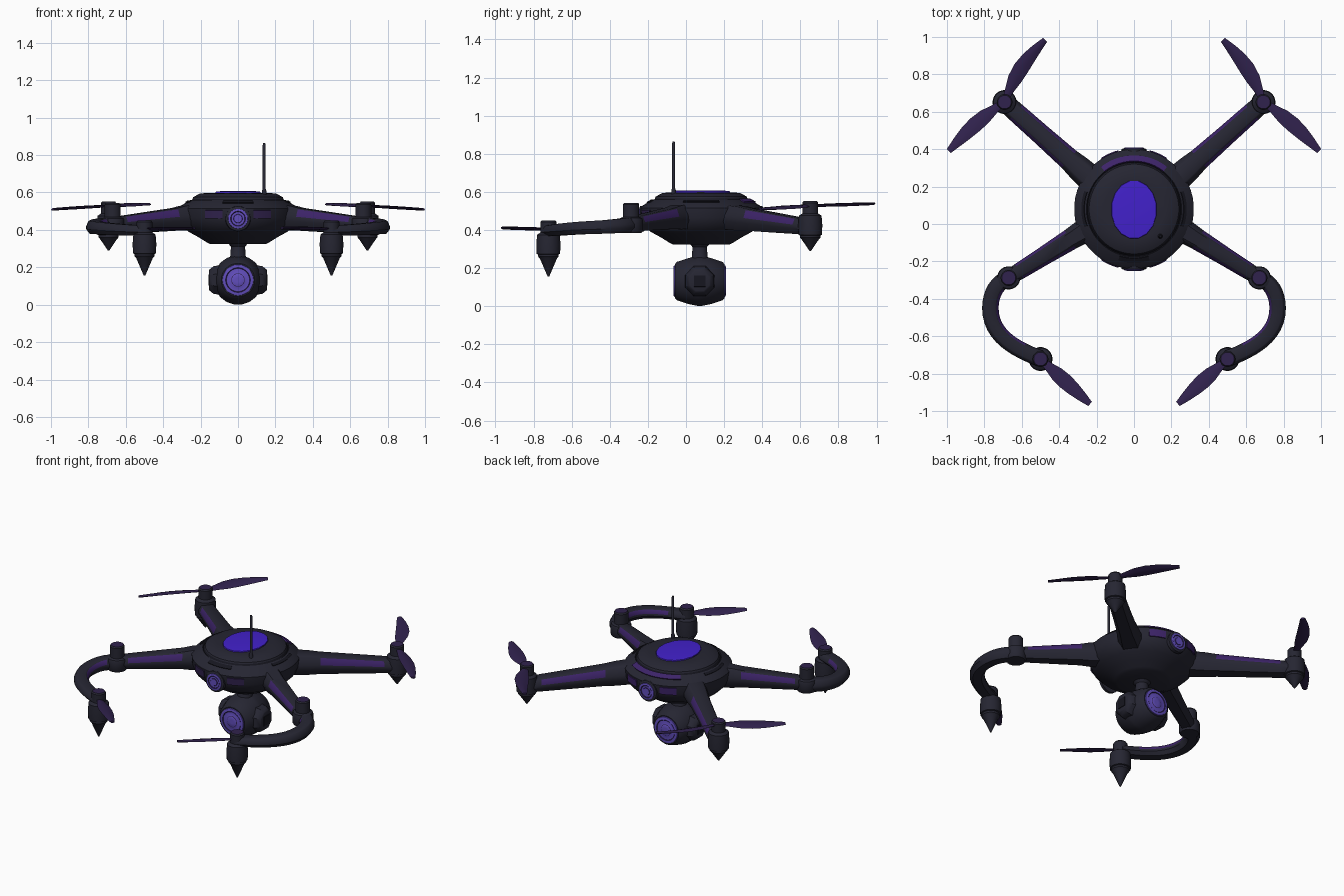
import bpy, bmesh, math
from mathutils import Matrix, Vector
from mathutils.geometry import interpolate_bezier

cube = bpy.data.objects.get("Cube")
if cube:
    bpy.data.objects.remove(cube)


def material(name, rgb):
    m = bpy.data.materials.new(name)
    m.use_nodes = True
    color = (*rgb, 1)
    m.diffuse_color = color
    node = next(n for n in m.node_tree.nodes if n.type == 'BSDF_PRINCIPLED')
    node.inputs["Base Color"].default_value = color
    node.inputs["Roughness"].default_value = 0.6
    return m


DARK = material("dark shell", (.019, .019, .032))
BLACK = material("black groove", (.008, .008, .014))
PLUM = material("plum trim", (.03, .016, .075))
VIOLET = material("violet stripe", (.046, .017, .14))
LENS = material("lavender lens", (.12, .075, .5))
GLOW = material("glowing blue violet", (.055, .015, .6))


def loft(name, rings, mats, pick=lambda i, j: 0, angle=35):
    """Skin closed rings of points; pick(ring, side) gives the material slot."""
    bm = bmesh.new()
    vs = [[bm.verts.new(p) for p in ring] for ring in rings]
    n = len(rings[0])
    for i in range(len(vs) - 1):
        for j in range(n):
            k = (j + 1) % n
            f = bm.faces.new((vs[i][j], vs[i][k], vs[i + 1][k], vs[i + 1][j]))
            f.material_index = pick(i, j)
    bm.faces.new(vs[0][::-1]).material_index = pick(-1, 0)
    bm.faces.new(vs[-1]).material_index = pick(len(vs) - 1, 0)
    bmesh.ops.recalc_face_normals(bm, faces=bm.faces[:])
    me = bpy.data.meshes.new(name)
    bm.to_mesh(me)
    bm.free()
    for m in mats:
        me.materials.append(m)
    ob = bpy.data.objects.new(name, me)
    bpy.context.collection.objects.link(ob)
    bpy.ops.object.select_all(action='DESELECT')
    ob.select_set(True)
    bpy.context.view_layer.objects.active = ob
    bpy.ops.object.shade_smooth_by_angle(angle=math.radians(angle))
    return ob


def lathe(name, profile, loc, mats, accent=(), tilt=0, axis='X', segs=32, sx=1):
    """Spin (radius, height) points; segments listed in accent use slot 1."""
    M = Matrix.Translation(loc) @ Matrix.Rotation(math.radians(tilt), 4, axis)
    turns = [2 * math.pi * (j + .5) / segs for j in range(segs)]
    rings = [[M @ Vector((sx * r * math.cos(a), r * math.sin(a), h)) for a in turns]
             for r, h in profile]
    return loft(name, rings, mats, lambda i, j: int(i in accent))


def sweep(name, path, sizes, section, mats, pick=lambda i, j: 0, roll=0):
    """Sweep a (side, up) section along a path, scaled by (width, height)."""
    path = [Vector(p) for p in path]
    rings = []
    for i, (p, (w, h)) in enumerate(zip(path, sizes)):
        d = path[min(i + 1, len(path) - 1)] - path[max(i - 1, 0)]
        side = Vector((d.y, -d.x, 0)).normalized()
        up = Vector((0, 0, 1))
        c, s = math.cos(roll), math.sin(roll)
        a, b = side * c + up * s, up * c - side * s
        rings.append([p + a * (u * w) + b * (v * h) for u, v in section])
    return loft(name, rings, mats, pick)


def arc_plate(name, inner, outer, mid, half, mat):
    """Thin plate wrapped around the body between two (radius, z) points."""
    (r0, z0), (r1, z1) = inner, outer
    n = Vector((z0 - z1, r1 - r0)).normalized() * .004
    section = [(r0 + n.x, z0 + n.y), (r1 + n.x, z1 + n.y),
               (r1 - n.x, z1 - n.y), (r0 - n.x, z0 - n.y)]
    rings = []
    for k in range(13):
        a = math.radians(mid + half * (k / 6 - 1))
        rings.append([(r * math.cos(a), BODY_Y + r * math.sin(a), z) for r, z in section])
    loft(name, rings, [mat])


BODY_Y = .08

# Main shell with a dark groove around the top
lathe("body_shell",
      [(.15, .325), (.17, .335), (.21, .36), (.265, .39), (.30, .425), (.317, .465),
       (.32, .515), (.305, .53), (.255, .56), (.25, .556), (.243, .566), (.24, .575),
       (.205, .594), (.16, .598)],
      (0, BODY_Y, 0), [DARK, BLACK], accent=(8, 9), segs=48)
lathe("top_window_rim", [(.14, .59), (.138, .6), (.128, .603)], (0, BODY_Y - .003, 0), [DARK],
      segs=32, sx=.88)
window = lathe("top_window", [(.158, .595), (.155, .604), (.12, .607)], (0, BODY_Y - .003, 0),
               [GLOW], segs=16, sx=.78)

# Vents and slots wrapped on the shell
arc_plate("rear_vent", (.255, .562), (.285, .545), 90, 38, VIOLET)
arc_plate("front_slot", (.262, .556), (.285, .543), -90, 17, BLACK)
for s, side in ((1, "left"), (-1, "right")):
    arc_plate(f"rear_panel_{side}", (.321, .505), (.318, .46), 90 - 24 * s, 9, VIOLET)
    arc_plate(f"front_panel_{side}", (.321, .505), (.318, .46), -90 + 24 * s, 9, PLUM)
    arc_plate(f"side_slot_{side}", (.265, .555), (.28, .546), 90 - 90 * s, 20, BLACK)

# Body lenses, front and rear
for name, y, tilt in (("front", BODY_Y - .30, 90), ("rear", BODY_Y + .30, -90)):
    lathe(f"{name}_lens_housing", [(.068, 0), (.066, .02), (.058, .024)], (0, y, .46), [DARK],
          tilt=tilt)
    lathe(f"{name}_lens", [(.054, .015), (.052, .028), (.04, .03), (.036, .027), (.024, .027),
                           (.022, .03), (.01, .03)],
          (0, y, .46), [LENS, PLUM], accent=(2, 4), tilt=tilt)

# Antenna
lathe("antenna", [(.014, .57), (.012, .61), (.008, .62), (.008, .855), (.005, .865)],
      (.14, -.065, 0), [DARK], segs=12)

# Hanging camera
CAM = (0, .072, .132)
lathe("camera_neck", [(.055, .235), (.042, .26), (.038, .31), (.06, .335)], (0, .072, 0), [DARK],
      segs=20)
lathe("camera_ball", [(.09, -.13), (.102, -.12), (.122, -.06), (.132, -.01), (.132, .01),
                      (.122, .06), (.102, .12), (.09, .13)],
      CAM, [DARK], tilt=90, segs=20)
for name, tilt in (("front", 90), ("rear", -90)):
    lathe(f"camera_{name}_lens", [(.085, .12), (.082, .136), (.066, .138), (.062, .135),
                                  (.036, .135), (.033, .137), (.012, .137)],
          CAM, [LENS, PLUM], accent=(2, 4), tilt=tilt)
for s, side in ((1, "left"), (-1, "right")):
    lathe(f"camera_knob_{side}", [(.085, .1), (.08, .13), (.062, .152), (.055, .155)], CAM, [DARK],
          tilt=90 * s, axis='Y', segs=8)
    lathe(f"camera_knob_slot_{side}", [(.045, .15), (.042, .158)], CAM, [BLACK],
          tilt=90 * s, axis='Y', segs=4)

# Arm section: the sloped upper flanks (sides 2 and 6) carry the stripe
ARM = [(-.3, -.5), (.3, -.5), (.5, -.15), (.5, .08), (.36, .44), (.28, .5),
       (-.28, .5), (-.36, .44), (-.5, .08), (-.5, -.15)]
FLANKS = (3, 7)
BLADE = [(-.5, 0), (-.2, .5), (.15, .5), (.5, 0), (.15, -.5), (-.2, -.5)]
BLADE_WIDTHS = [.03, .05, .078, .085, .075, .055, .03]


def motor(name, x, y, base, tip):
    """Pod with a cap on top and a pointed foot below."""
    lathe(f"{name}_pod", [(.05, base - .005), (.062, base), (.064, base + .05), (.06, base + .1),
                          (.042, base + .112), (.042, base + .168), (.036, base + .176)],
          (x, y, 0), [DARK, PLUM], accent=(6,), segs=24)
    lathe(f"{name}_foot", [(.004, tip), (.045, base - .025), (.054, base - .015), (.054, base + .01)],
          (x, y, 0), [DARK], segs=24)


def blade(name, hub, tip, roll, bow=0):
    hub, tip = Vector(hub), Vector(tip)
    d = tip - hub
    across = Vector((d.y, -d.x, 0))
    n = len(BLADE_WIDTHS) - 1
    path = [hub + d * (i / n) + across * (bow * math.sin(math.pi * i / n)) for i in range(n + 1)]
    sweep(name, path, [(w, .012) for w in BLADE_WIDTHS], BLADE, [PLUM], roll=roll)


for s, side in ((1, "left"), (-1, "right")):
    # Rear arm, motor and two-bladed rotor
    a, b = Vector((s * .2, .215, .47)), Vector((s * .69, .65, .415))
    ts = (0, .2, .3, .6, .88, 1)
    sweep(f"rear_arm_{side}", [a.lerp(b, t) for t in ts],
          [(.15, .13), (.135, .125), (.12, .115), (.11, .1), (.105, .085), (.1, .075)],
          ARM, [DARK, VIOLET], lambda i, j: int(j in FLANKS and i in (2, 3)))
    motor(f"rear_motor_{side}", s * .692, .652, .375, .29)
    hub = (s * .692, .655, .528)
    blade(f"rear_blade_inner_{side}", hub, (s * .475, .985, .538), s * .2, s * .06)
    blade(f"rear_blade_outer_{side}", hub, (s * .99, .39, .51), s * .2, s * -.03)

    # Front arm with its joint post
    a, b = Vector((s * .2, .005, .475)), Vector((s * .67, -.288, .43))
    sweep(f"front_arm_{side}", [a.lerp(b, t) for t in ts],
          [(.14, .13), (.125, .125), (.115, .11), (.1, .095), (.09, .08), (.08, .07)],
          ARM, [DARK, VIOLET], lambda i, j: int(j in FLANKS and i in (2, 3)))
    lathe(f"joint_post_{side}", [(.055, .385), (.062, .395), (.062, .45), (.058, .462), (.043, .468),
                                 (.043, .535), (.037, .543)],
          (s * .67, -.288, 0), [DARK, PLUM], accent=(6,), segs=24)

    # Hooked arm sweeping round to the front motor, stripe on its inner flank
    k0, k1, k2 = (Vector((s * .67, -.288, .425)), Vector((s * .768, -.45, .415)),
                  Vector((s * .5, -.72, .395)))
    path = interpolate_bezier(k0, Vector((s * .73, -.31, .425)), Vector((s * .768, -.37, .42)), k1, 9)
    path += interpolate_bezier(k1, Vector((s * .768, -.6, .41)), Vector((s * .63, -.67, .4)), k2, 13)[1:]
    last = len(path) - 1
    inner = 3 if s > 0 else 7
    sweep(f"hook_arm_{side}", path, [(.088, .08 - .025 * i / last) for i in range(last + 1)],
          ARM, [DARK, VIOLET], lambda i, j: int(j == inner and 2 < i < last - 3))

    # Front motor and its single blade
    motor(f"front_motor_{side}", s * .5, -.722, .275, .155)
    blade(f"front_blade_{side}", (s * .5, -.722, .405), (s * .235, -.962, .41), s * -.2)
